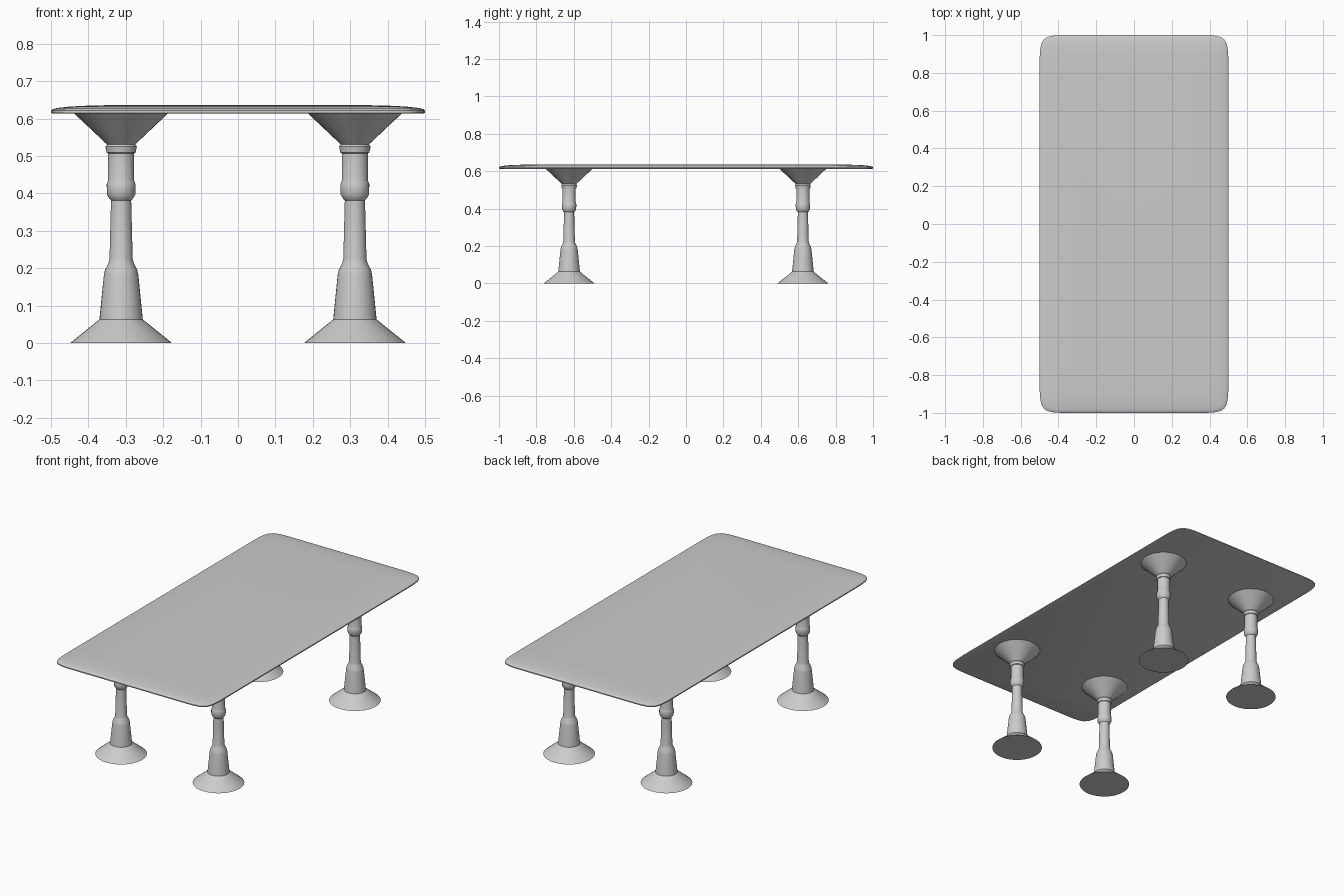
import bpy, bmesh, math
from mathutils import Vector

if "Cube" in bpy.data.objects:
    bpy.data.objects.remove(bpy.data.objects["Cube"])


def loft(name, rings, angle):
    """Skin a stack of closed rings and cap both ends."""
    bm = bmesh.new()
    loops = [[bm.verts.new(p) for p in ring] for ring in rings]
    n = len(loops[0])
    for a, b in zip(loops, loops[1:]):
        for i in range(n):
            j = (i + 1) % n
            bm.faces.new((a[i], a[j], b[j], b[i]))
    bm.faces.new(loops[0][::-1])
    bm.faces.new(loops[-1])
    bmesh.ops.recalc_face_normals(bm, faces=bm.faces[:])
    mesh = bpy.data.meshes.new(name)
    bm.to_mesh(mesh)
    bm.free()
    obj = bpy.data.objects.new(name, mesh)
    bpy.context.collection.objects.link(obj)
    bpy.ops.object.select_all(action='DESELECT')
    obj.select_set(True)
    bpy.context.view_layer.objects.active = obj
    bpy.ops.object.shade_smooth_by_angle(angle=math.radians(angle))
    return obj


def table_ring(inset, z, steps=12):
    """Rectangle whose corners are tight cubic curves pulled to the corner."""
    hx, hy, cx, cy = 0.5 - inset, 1.0 - inset, 0.17, 0.2
    corner = []
    for i in range(steps + 1):
        t = i / steps
        corner.append((hx - cx * (1 - t) ** 3, hy - cy * t ** 3))
    pts = []
    for sx, sy in ((1, 1), (1, -1), (-1, -1), (-1, 1)):
        quarter = corner if sx * sy > 0 else corner[::-1]
        pts += [Vector((sx * x, sy * y, z)) for x, y in quarter]
    return pts


# Tabletop: flat underside, softly rounded upper edge
edge = [(0.005, 0.613), (0.0, 0.615), (0.0, 0.621), (0.005, 0.625), (0.015, 0.628),
        (0.05, 0.632), (0.1, 0.6345), (0.165, 0.636)]
loft("tabletop", [table_ring(d, z) for d, z in edge], 40)

# Turned leg profile: radius, height
profile = [(0.136, 0.0), (0.058, 0.063), (0.046, 0.182), (0.043, 0.196), (0.034, 0.213),
           (0.031, 0.225), (0.027, 0.381), (0.031, 0.385), (0.038, 0.397),
           (0.0385, 0.425), (0.036, 0.431), (0.035, 0.434), (0.035, 0.507),
           (0.039, 0.509), (0.042, 0.525), (0.038, 0.531), (0.126, 0.614)]


def leg_ring(r, z, sides=32):
    return [Vector((r * math.cos(math.tau * i / sides),
                    r * math.sin(math.tau * i / sides), z)) for i in range(sides)]


# Four legs
for side, sx in (("left", -1), ("right", 1)):
    for end, sy in (("front", -1), ("back", 1)):
        leg = loft(f"{end}_{side}_leg", [leg_ring(r, z) for r, z in profile], 30)
        leg.location = (0.3125 * sx, 0.625 * sy, 0)
